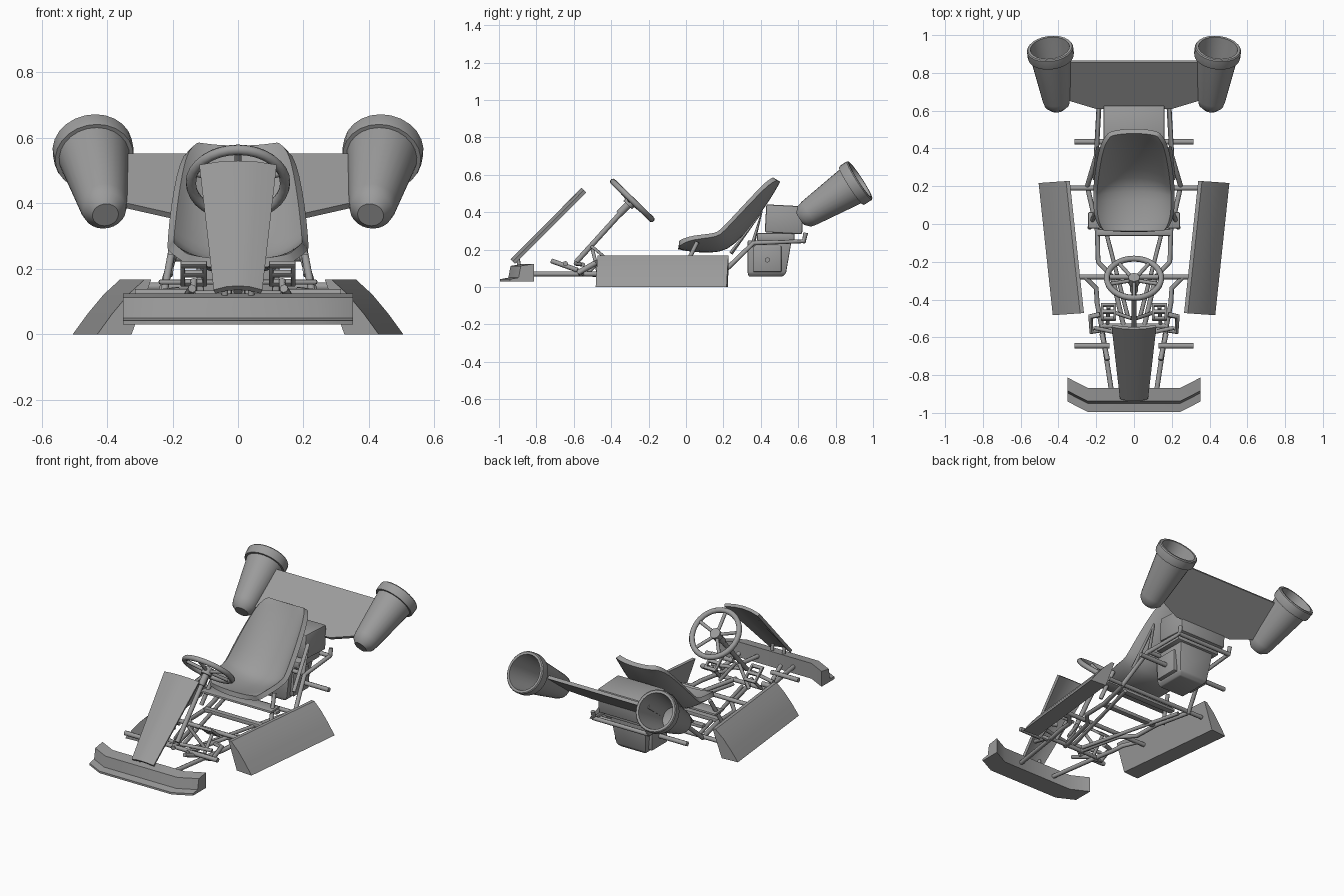
import bpy, bmesh, math
from mathutils import Vector, Matrix

if "Cube" in bpy.data.objects:
    bpy.data.objects.remove(bpy.data.objects["Cube"])

grey = bpy.data.materials.new("plain_grey")
grey.diffuse_color = (0.33, 0.33, 0.33, 1)
grey.use_nodes = True
grey.node_tree.nodes["Principled BSDF"].inputs["Base Color"].default_value = grey.diffuse_color


def finish(ob, angle=35):
    bpy.ops.object.select_all(action='DESELECT')
    ob.select_set(True)
    bpy.context.view_layer.objects.active = ob
    bpy.ops.object.convert(target='MESH')
    ob.data.materials.clear()
    ob.data.materials.append(grey)
    bpy.ops.object.shade_smooth_by_angle(angle=math.radians(angle))
    return ob


def mesh(name, verts, faces, thick=0, bevel=0, subsurf=0):
    me = bpy.data.meshes.new(name)
    me.from_pydata([tuple(v) for v in verts], [], faces)
    bm = bmesh.new()
    bm.from_mesh(me)
    bmesh.ops.recalc_face_normals(bm, faces=bm.faces)
    bm.to_mesh(me)
    bm.free()
    ob = bpy.data.objects.new(name, me)
    bpy.context.collection.objects.link(ob)
    if subsurf:
        ob.modifiers.new("smooth", 'SUBSURF').levels = subsurf
    if thick:
        m = ob.modifiers.new("thick", 'SOLIDIFY')
        m.thickness, m.offset = thick, 0
    if bevel:
        m = ob.modifiers.new("bevel", 'BEVEL')
        m.width, m.segments = bevel, 2
    return finish(ob)


def loft(name, rings, closed=True, **kw):
    """Skin a list of equal-length point rings; closed rings get end caps."""
    n = len(rings[0])
    faces = [[i * n + j, i * n + (j + 1) % n, (i + 1) * n + (j + 1) % n, (i + 1) * n + j]
             for i in range(len(rings) - 1) for j in range(n if closed else n - 1)]
    if closed:
        faces += [list(range(n)), [(len(rings) - 1) * n + j for j in range(n)]]
    return mesh(name, [p for r in rings for p in r], faces, **kw)


def tube(name, pts, r=0.013, cyclic=False):
    cu = bpy.data.curves.new(name, 'CURVE')
    cu.dimensions = '3D'
    cu.bevel_depth, cu.bevel_resolution, cu.use_fill_caps = r, 2, True
    sp = cu.splines.new('POLY')
    sp.points.add(len(pts) - 1)
    for p, c in zip(sp.points, pts):
        p.co = (*c, 1)
    sp.use_cyclic_u = cyclic
    ob = bpy.data.objects.new(name, cu)
    bpy.context.collection.objects.link(ob)
    return finish(ob, 50)


def pair(name, pts, r=0.013):
    for side, s in (("right", 1), ("left", -1)):
        tube(f"{name}_{side}", [(s * x, y, z) for x, y, z in pts], r)


def cross(name, x, y, z, r=0.013):
    return tube(name, [(-x, y, z), (x, y, z)], r)


def box(name, c, d, rot=0, bevel=0.006):
    m = Matrix.Rotation(rot, 3, 'X')
    ring = lambda k: [Vector(c) + m @ Vector((a * d[0] / 2, b * d[1] / 2, k * d[2] / 2))
                      for a, b in ((-1, -1), (1, -1), (1, 1), (-1, 1))]
    return loft(name, [ring(-1), ring(1)], bevel=bevel)


# Rear boosters: hollow tapered cups with a thick rim
cup = [(0, 0.040), (0.025, 0.066), (0.06, 0.074), (0.325, 0.108), (0.325, 0.120), (0.335, 0.123),
       (0.377, 0.123), (0.383, 0.118), (0.383, 0.104), (0.33, 0.098), (0.12, 0.07), (0.10, 0.03)]
for side, s in (("right", 1), ("left", -1)):
    a, b = Vector((s * 0.405, 0.612, 0.365)), Vector((s * 0.445, 0.930, 0.571))
    q = (b - a).to_track_quat('Z', 'Y')
    loft(f"booster_{side}", [[a + q @ Vector((r * math.cos(i * math.tau / 24),
         r * math.sin(i * math.tau / 24), t)) for i in range(24)] for t, r in cup])

# Rear wing panel between the boosters
wing = [(-0.35, 0.86), (0.35, 0.86), (0.35, 0.66), (0.20, 0.615), (-0.20, 0.615), (-0.35, 0.66)]
wz = lambda y: 0.545 + (y - 0.86) * 0.75
loft("rear_wing", [[(x, y + k * 0.006, wz(y) - k * 0.008) for x, y in wing] for k in (-1, 1)])

# Bucket seat: centre line stations (y, z, half width, bolster height)
stations = [(-0.04, 0.215, 0.165, 0.02), (0.00, 0.205, 0.195, 0.055), (0.08, 0.195, 0.207, 0.075),
            (0.18, 0.195, 0.205, 0.085), (0.25, 0.23, 0.205, 0.09), (0.35, 0.345, 0.195, 0.085),
            (0.43, 0.46, 0.178, 0.065), (0.475, 0.535, 0.16, 0.045), (0.492, 0.57, 0.13, 0.02)]
rows = []
for i, (y, z, w, h) in enumerate(stations):
    p, n = stations[max(i - 1, 0)], stations[min(i + 1, len(stations) - 1)]
    t = Vector((0, n[0] - p[0], n[1] - p[1])).normalized()
    up = Vector((0, -t.z, t.y))
    rows.append([Vector((w * u, y, z)) + up * (h * abs(u) ** 2.6)
                 for u in (-1, -0.92, -0.75, -0.4, 0, 0.4, 0.75, 0.92, 1)])
loft("seat", rows, closed=False, thick=0.028, subsurf=1)

# Side pods with a rounded outer face
pod = [(0, 0), (0.045, 0.062), (0.095, 0.122), (0.145, 0.168), (0.165, 0.168), (0.105, 0)]
for side, s in (("right", 1), ("left", -1)):
    loft(f"side_pod_{side}", [[(s * (x0 + u), y0 + u * 0.07, v) for u, v in pod]
                              for x0, y0 in ((-0.43, -0.483), (-0.505, 0.217))])

# Front bumper with swept-back ends
prof = [(-0.995, 0.03), (-0.995, 0.042), (-0.95, 0.05), (-0.938, 0.113), (-0.868, 0.124), (-0.868, 0.03)]
loft("front_bumper", [[(x, y + dy, z) for y, z in prof]
                      for x, dy in ((-0.352, 0.055), (-0.245, 0), (0.245, 0), (0.352, 0.055))])

# Sloping, slightly bowed nose panel
us = (-1, -0.5, 0, 0.5, 1)
loft("nose_panel", [[(w * u, y - 0.012 * (1 - u * u), z + 0.012 * (1 - u * u)) for u in us]
                    for w, y, z in ((0.072, -0.92, 0.13), (0.116, -0.54, 0.512))], closed=False, thick=0.018)
pair("nose_stay", [(0.04, -0.89, 0.10), (0.04, -0.90, 0.16)], 0.01)

# Steering wheel, spokes and column
hub = Vector((0, -0.287, 0.463))
wu, wn = Vector((0, -0.72, 0.70)), Vector((0, 0.70, 0.72))
on_wheel = lambda a, r: hub + Vector((r * math.cos(a), 0, 0)) + wu * (r * math.sin(a))
tube("steering_rim", [on_wheel(i * math.tau / 32, 0.144) for i in range(32)], 0.016, True)
for i in range(5):
    a = math.pi / 2 + i * math.tau / 5
    tube(f"steering_spoke_{i}", [on_wheel(a, 0.02) - wn * 0.012, on_wheel(a, 0.14)], 0.010)
tube("steering_hub", [hub - wn * 0.035, hub + wn * 0.008], 0.032)
tube("steering_column", [hub - wn * 0.02, (0, -0.59, 0.13)], 0.014)
tube("column_sleeve", [hub - wn * 0.10, hub - wn * 0.02], 0.020)
pair("column_brace", [(0.01, -0.50, 0.20), (0.10, -0.47, 0.08)], 0.010)

# Main frame rails and cross members
pair("front_rail", [(0.12, -0.88, 0.07), (0.175, -0.52, 0.07), (0.195, -0.42, 0.07),
                    (0.20, -0.34, 0.07), (0.26, -0.28, 0.09)])
pair("centre_rail", [(0.05, -0.56, 0.07), (0.115, -0.28, 0.07), (0.19, -0.20, 0.07),
                     (0.195, -0.03, 0.07), (0.245, 0.19, 0.07)])
pair("rear_rail", [(0.25, 0.19, 0.07), (0.20, 0.36, 0.235), (0.185, 0.63, 0.245), (0.185, 0.64, 0.29)])
pair("seat_stay", [(0.21, 0.24, 0.18), (0.19, 0.405, 0.40), (0.19, 0.36, 0.24)], 0.011)
pair("floor_brace", [(0.03, -0.50, 0.065), (0.20, 0.16, 0.065)], 0.011)
pair("seat_strut", [(0.235, -0.02, 0.08), (0.205, 0.06, 0.24)], 0.012)
cross("pod_bar_front", 0.31, -0.28, 0.09)
cross("pod_bar_rear", 0.35, 0.19, 0.08)
cross("engine_bar_rear", 0.19, 0.63, 0.245)
cross("engine_bar_front", 0.20, 0.37, 0.235)
cross("front_cross_bar", 0.18, -0.54, 0.07)
box("seat_cross_plate", (0, -0.045, 0.075), (0.39, 0.035, 0.025))
box("seat_mount_plate", (0, 0.02, 0.16), (0.485, 0.085, 0.015))
box("under_seat_plate", (0, 0.11, 0.10), (0.40, 0.04, 0.02))

# Axles, steering knuckles and tie rods
cross("rear_axle", 0.315, 0.435, 0.145, 0.014)
cross("brake_shaft", 0.03, 0.435, 0.145, 0.03)
for s, side in ((1, "right"), (-1, "left")):
    tube(f"front_axle_{side}", [(s * 0.13, -0.645, 0.125), (s * 0.315, -0.645, 0.125)], 0.014)
    tube(f"knuckle_{side}", [(s * 0.18, -0.56, 0.07), (s * 0.225, -0.57, 0.08), (s * 0.23, -0.49, 0.125),
                             (s * 0.18, -0.48, 0.13)], 0.015)
    tube(f"tie_rod_{side}", [(s * 0.02, -0.59, 0.125), (s * 0.21, -0.55, 0.12)], 0.011)
    tube(f"steering_arm_{side}", [(s * 0.14, -0.72, 0.14), (s * 0.17, -0.58, 0.09)], 0.013)
    # Pedal made of two uprights and three rungs
    tilt = math.radians(-40)
    for k in (-1, 0, 1):
        box(f"pedal_rung_{k + 1}_{side}", (s * 0.135, -0.465 + k * 0.036, 0.185 - k * 0.028),
            (0.08, 0.02, 0.016), tilt, 0.003)
    for k in (-1, 1):
        box(f"pedal_upright_{k + 1}_{side}", (s * 0.135 + k * 0.034, -0.465, 0.185),
            (0.014, 0.105, 0.016), tilt, 0.003)
    tube(f"pedal_arm_{side}", [(s * 0.135, -0.44, 0.165), (s * 0.14, -0.53, 0.07)], 0.010)

# Engine: upper box, tapered lower block, side covers
box("engine_top", (0, 0.525, 0.362), (0.325, 0.20, 0.15), math.radians(-3), 0.01)
sect = lambda x, y0, y1, z: [(-x, y0, z), (x, y0, z), (x, y1, z), (-x, y1, z)]
loft("engine_block", [sect(0.085, 0.335, 0.515, 0.055), sect(0.10, 0.33, 0.535, 0.075),
                      sect(0.12, 0.33, 0.565, 0.25)], bevel=0.006)
for s, side in ((1, "right"), (-1, "left")):
    box(f"engine_cover_{side}", (s * 0.112, 0.435, 0.15), (0.03, 0.15, 0.14))
box("engine_mount", (0, 0.48, 0.268), (0.30, 0.20, 0.04))
